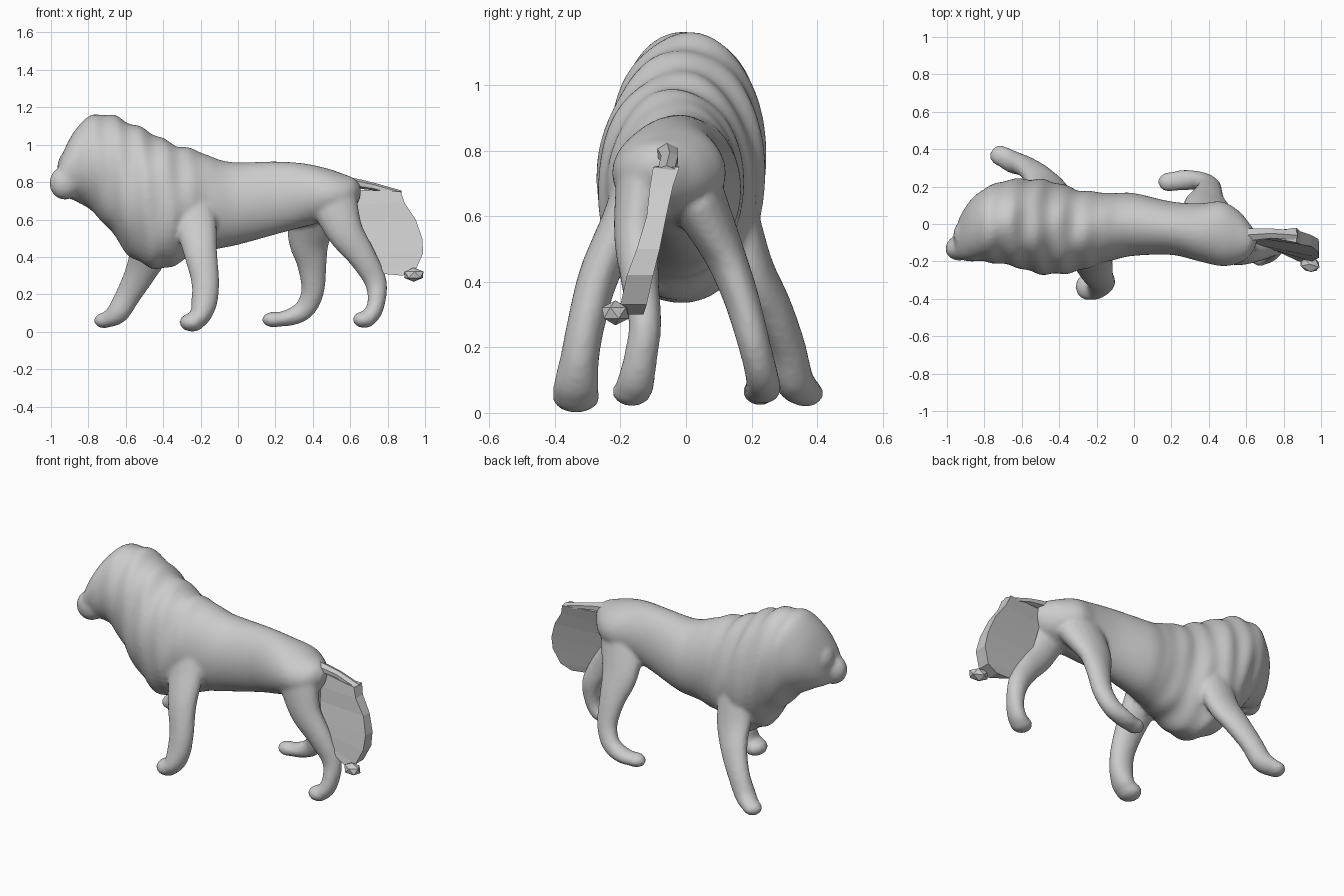
import bpy, bmesh, math
from mathutils import Vector, Matrix


def spline(keys, steps):
    """Catmull-Rom through rows of numbers."""
    out = []
    for i in range(len(keys) - 1):
        a, b, c, d = (keys[min(max(i + k, 0), len(keys) - 1)] for k in (-1, 0, 1, 2))
        for s in range(steps):
            t = s / steps
            out.append([0.5 * (2 * q + (r - p) * t + (2 * p - 5 * q + 4 * r - e) * t * t
                               + (3 * q - p - 3 * r + e) * t ** 3)
                        for p, q, r, e in zip(a, b, c, d)])
    return out + [list(keys[-1])]


def loft(bm, rings):
    """Closed skin over rings of points."""
    rows = [[bm.verts.new(p) for p in ring] for ring in rings]
    n = len(rows[0])
    for a, b in zip(rows, rows[1:]):
        for i in range(n):
            bm.faces.new((a[i], a[(i + 1) % n], b[(i + 1) % n], b[i]))
    bm.faces.new(rows[0][::-1])
    bm.faces.new(rows[-1])


def ball(bm, center, size, sub=3, turn=0):
    m = Matrix.Translation(center) @ Matrix.Rotation(turn, 4, 'Z') @ Matrix.Diagonal((*size, 1))
    bmesh.ops.create_icosphere(bm, subdivisions=sub, radius=1, matrix=m)


def limb(bm, keys, n=16, steps=5):
    """Tube along (x, y, z, radius along x, radius along y), widths square to the path."""
    pts = spline(keys, steps)
    rings = []
    for i, p in enumerate(pts):
        tan = (Vector(pts[min(i + 1, len(pts) - 1)][:3]) - Vector(pts[max(i - 1, 0)][:3])).normalized()
        u = Vector((0, 1, 0)).cross(tan).normalized()
        v = tan.cross(u)
        rings.append([Vector(p[:3]) + u * p[3] * math.cos(a) + v * p[4] * math.sin(a)
                      for a in (2 * math.pi * k / n for k in range(n))])
    loft(bm, rings)


def finish(bm, name, smooth):
    bmesh.ops.recalc_face_normals(bm, faces=bm.faces)
    me = bpy.data.meshes.new(name)
    bm.to_mesh(me)
    bm.free()
    for f in me.polygons:
        f.use_smooth = smooth
    ob = bpy.data.objects.new(name, me)
    bpy.context.collection.objects.link(ob)
    return ob


# Head, mane and trunk: x, top z, bottom z, min y, max y
trunk = [
    (-0.96, 0.88, 0.75, -0.17, -0.06), (-0.93, 0.97, 0.72, -0.19, 0.04),
    (-0.87, 1.08, 0.70, -0.20, 0.13), (-0.80, 1.15, 0.66, -0.20, 0.19),
    (-0.70, 1.16, 0.56, -0.215, 0.23), (-0.60, 1.13, 0.43, -0.24, 0.24),
    (-0.50, 1.08, 0.355, -0.265, 0.24), (-0.40, 1.03, 0.335, -0.27, 0.215),
    (-0.30, 0.99, 0.38, -0.25, 0.185), (-0.20, 0.96, 0.42, -0.22, 0.17),
    (-0.10, 0.92, 0.445, -0.19, 0.165), (0.00, 0.905, 0.465, -0.17, 0.165),
    (0.20, 0.91, 0.52, -0.165, 0.12), (0.35, 0.90, 0.56, -0.20, 0.11),
    (0.47, 0.875, 0.59, -0.225, 0.12), (0.56, 0.845, 0.62, -0.21, 0.07),
    (0.62, 0.82, 0.66, -0.17, 0.00), (0.655, 0.78, 0.72, -0.11, -0.05)]
bm = bmesh.new()
rings = []
for x, top, bot, y0, y1 in spline(trunk, 6):
    mane = max(0, min(1, (-0.08 - x) / 0.2)) * max(0, min(1, (x + 0.95) / 0.2))
    ring = []
    for k in range(48):
        a = 2 * math.pi * k / 48
        fold = 1 + mane * (0.022 * math.sin(x * 48 + 1.5 * math.sin(a)) + 0.012 * math.sin(x * 27 + 5 * a))
        ring.append((x, (y0 + y1) / 2 + (y1 - y0) / 2 * math.cos(a) * fold,
                     (top + bot) / 2 + (top - bot) / 2 * math.sin(a) * fold))
    rings.append(ring)
loft(bm, rings)

# Muzzle and brow
ball(bm, (-0.925, -0.125, 0.795), (0.085, 0.07, 0.09), turn=0.3)
ball(bm, (-0.88, -0.07, 0.88), (0.085, 0.10, 0.10), turn=0.3)

# Legs from paw to shoulder or hip
limb(bm, [(-0.71, 0.365, 0.06, 0.04, 0.055), (-0.645, 0.33, 0.10, 0.06, 0.06),
          (-0.585, 0.31, 0.20, 0.068, 0.055), (-0.52, 0.265, 0.32, 0.085, 0.058),
          (-0.47, 0.20, 0.45, 0.11, 0.065), (-0.45, 0.13, 0.65, 0.12, 0.08)])
limb(bm, [(-0.25, -0.34, 0.055, 0.045, 0.065), (-0.205, -0.335, 0.08, 0.055, 0.07),
          (-0.18, -0.325, 0.16, 0.07, 0.06), (-0.175, -0.305, 0.27, 0.075, 0.058),
          (-0.20, -0.265, 0.42, 0.09, 0.062), (-0.225, -0.19, 0.58, 0.11, 0.07),
          (-0.24, -0.13, 0.72, 0.10, 0.08)])
limb(bm, [(0.19, 0.225, 0.065, 0.036, 0.05), (0.27, 0.235, 0.075, 0.045, 0.055),
          (0.355, 0.23, 0.12, 0.055, 0.05), (0.40, 0.205, 0.22, 0.062, 0.05),
          (0.395, 0.165, 0.36, 0.08, 0.055), (0.38, 0.11, 0.50, 0.115, 0.065),
          (0.41, 0.03, 0.66, 0.15, 0.09)])
limb(bm, [(0.66, -0.165, 0.06, 0.035, 0.055), (0.71, -0.155, 0.085, 0.045, 0.058),
          (0.74, -0.14, 0.16, 0.048, 0.052), (0.735, -0.125, 0.27, 0.06, 0.05),
          (0.665, -0.14, 0.40, 0.075, 0.058), (0.57, -0.15, 0.54, 0.10, 0.07),
          (0.51, -0.13, 0.70, 0.13, 0.085)])

# Toes
for c, s, turn in [((-0.715, 0.365, 0.06), (0.055, 0.055, 0.042), -0.6),
                   ((-0.245, -0.335, 0.05), (0.068, 0.073, 0.05), 0),
                   ((0.19, 0.225, 0.065), (0.062, 0.052, 0.042), 0),
                   ((0.675, -0.165, 0.065), (0.062, 0.06, 0.045), 0)]:
    ball(bm, c, s, turn=turn)

# Fuse the parts into one skin
body = finish(bm, "lion_body", True)
fuse = body.modifiers.new("Fuse", 'REMESH')
fuse.mode = 'VOXEL'
fuse.voxel_size = 0.013
fuse.use_smooth_shade = True
soften = body.modifiers.new("Soften", 'SMOOTH')
soften.factor = 0.5
soften.iterations = 4

# Thin webbed tail: outer x, z, min y, max y, then inner x, z, y
web = [(0.87, 0.75, -0.10, -0.02, 0.62, 0.76, -0.05), (0.89, 0.69, -0.11, -0.04, 0.62, 0.68, -0.07),
       (0.95, 0.60, -0.12, -0.06, 0.63, 0.60, -0.09), (0.985, 0.50, -0.15, -0.08, 0.65, 0.50, -0.11),
       (0.99, 0.42, -0.18, -0.10, 0.68, 0.42, -0.12), (0.95, 0.33, -0.20, -0.12, 0.73, 0.35, -0.13),
       (0.88, 0.30, -0.20, -0.13, 0.77, 0.31, -0.14)]
bm = bmesh.new()
loft(bm, [[(ix, iy, iz), (x, y0, z), (x, y1, z)] for x, z, y0, y1, ix, iz, iy in web])
finish(bm, "tail_web", False)

# Tail root and tuft
bm = bmesh.new()
limb(bm, [(0.57, -0.06, 0.80, 0.03, 0.04), (0.65, -0.055, 0.79, 0.025, 0.035),
          (0.73, -0.05, 0.775, 0.02, 0.03), (0.87, -0.06, 0.735, 0.02, 0.03)], n=6, steps=1)
finish(bm, "tail_root", False)
bm = bmesh.new()
ball(bm, (0.94, -0.215, 0.305), (0.06, 0.045, 0.038), sub=1, turn=-0.3)
finish(bm, "tail_tuft", False)
